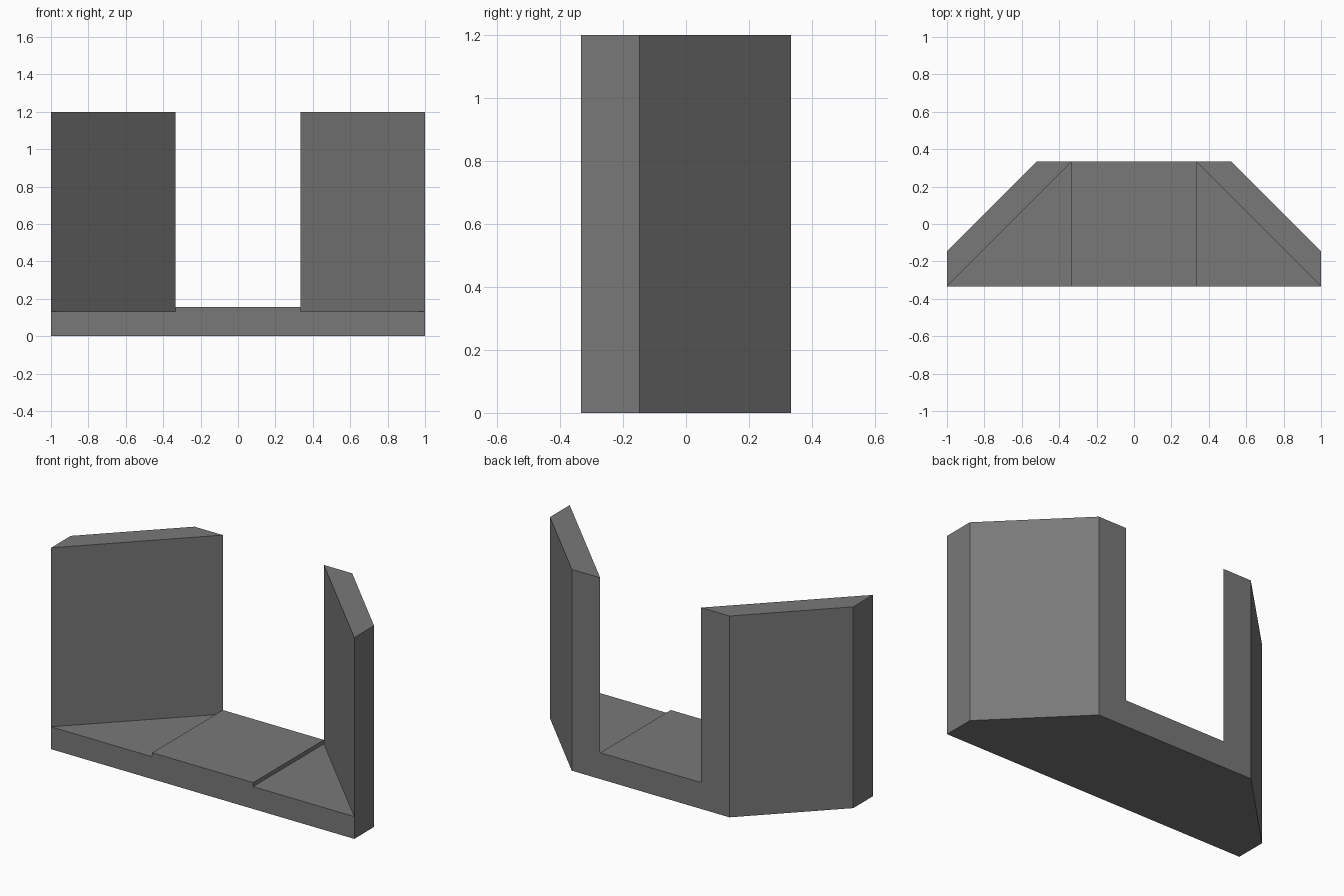
import bpy
import bmesh

cube = bpy.data.objects.get("Cube")
if cube:
    bpy.data.objects.remove(cube, do_unlink=True)

# Single matte grey
grey = bpy.data.materials.new("dark_grey")
grey.use_nodes = True
colour = (0.19, 0.19, 0.19, 1)
grey.diffuse_color = colour
grey.node_tree.nodes["Principled BSDF"].inputs["Base Color"].default_value = colour

DEPTH = 0.333    # half depth of the model
INNER = 0.333    # half width of the centre slab


def prism(name, outline, height):
    """Extrude a plan outline upward from the ground."""
    bm = bmesh.new()
    face = bm.faces.new([bm.verts.new((x, y, 0)) for x, y in outline])
    top = bmesh.ops.extrude_face_region(bm, geom=[face], use_keep_orig=True)["geom"]
    verts = [v for v in top if isinstance(v, bmesh.types.BMVert)]
    bmesh.ops.translate(bm, verts=verts, vec=(0, 0, height))
    bmesh.ops.recalc_face_normals(bm, faces=bm.faces)
    mesh = bpy.data.meshes.new(name)
    bm.to_mesh(mesh)
    bm.free()
    mesh.materials.append(grey)
    obj = bpy.data.objects.new(name, mesh)
    bpy.context.collection.objects.link(obj)
    return obj


# Raised centre floor
prism("centre_floor", [(-INNER, -DEPTH), (INNER, -DEPTH), (INNER, DEPTH), (-INNER, DEPTH)], 0.157)

# Lower triangular floors and diagonal walls, mirrored left and right
for side, s in (("left", 1), ("right", -1)):
    prism(side + "_corner_floor",
          [(s * INNER, -DEPTH), (s, -DEPTH), (s * INNER, DEPTH)], 0.133)
    prism(side + "_diagonal_wall",
          [(s, -DEPTH), (s, -0.147), (s * 0.52, DEPTH), (s * INNER, DEPTH)], 1.2)
